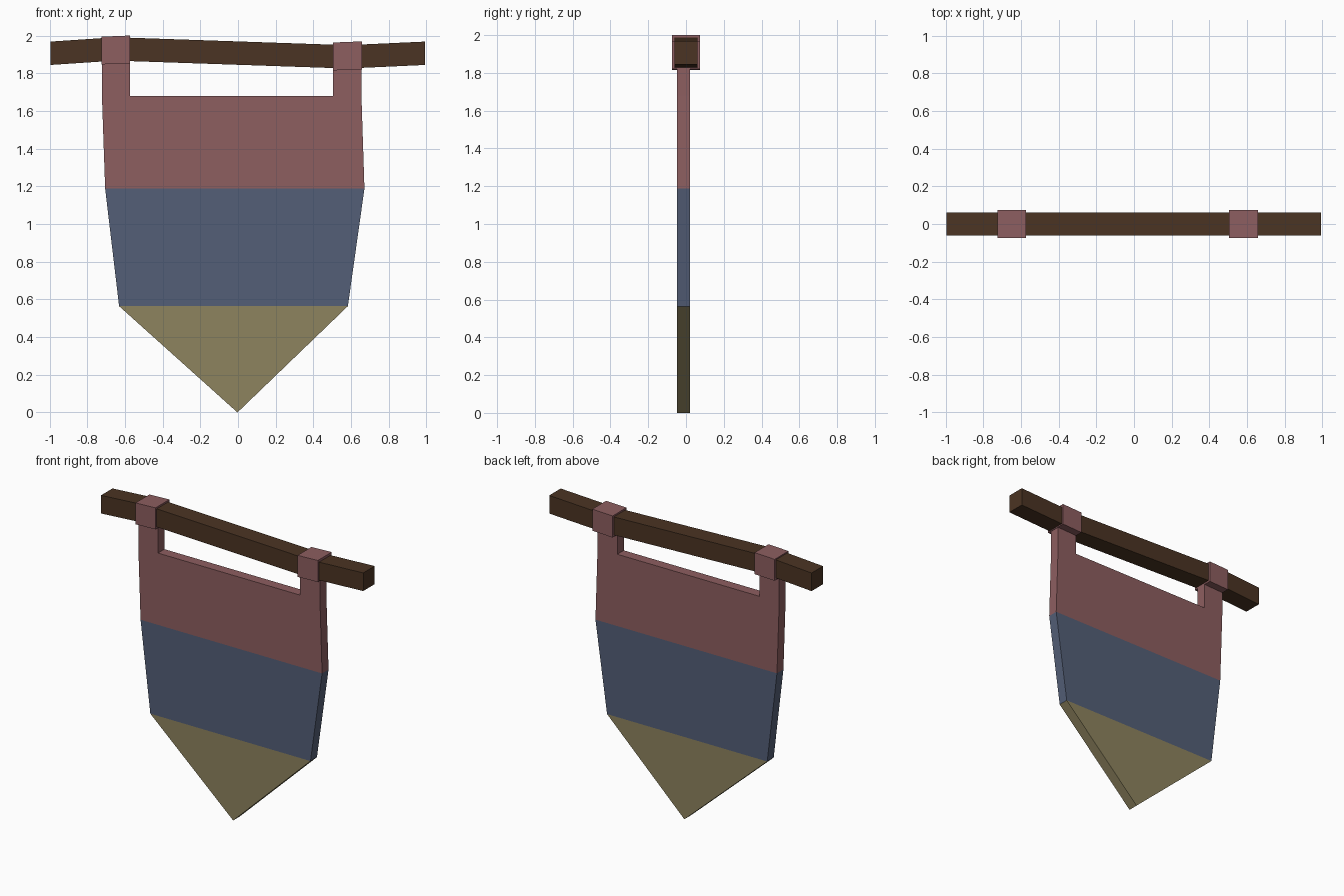
import bpy, bmesh
from mathutils import Vector

if "Cube" in bpy.data.objects:
    bpy.data.objects.remove(bpy.data.objects["Cube"])


def material(name, srgb):
    m = bpy.data.materials.new(name)
    lin = [((c / 255 + 0.055) / 1.055) ** 2.4 for c in srgb]
    m.diffuse_color = (*lin, 1)
    m.use_nodes = True
    m.node_tree.nodes["Principled BSDF"].inputs["Base Color"].default_value = m.diffuse_color
    return m


RED = material("faded red", (141, 94, 96))
BLUE = material("slate blue", (84, 95, 119))
YELLOW = material("dull yellow", (141, 131, 94))
WOOD = material("dark wood", (75, 52, 35))


def extrude_profiles(name, points, faces, y0, y1, mats, pick=lambda z: 0):
    """Extrude flat XZ polygons from y0 to y1; choose material by face height."""
    bm = bmesh.new()
    vs = [bm.verts.new((x, y0, z)) for x, z in points]
    flat = [bm.faces.new([vs[i] for i in f]) for f in faces]
    res = bmesh.ops.extrude_face_region(bm, geom=flat, use_keep_orig=True)
    moved = [g for g in res["geom"] if isinstance(g, bmesh.types.BMVert)]
    bmesh.ops.translate(bm, verts=moved, vec=Vector((0, y1 - y0, 0)))
    bmesh.ops.recalc_face_normals(bm, faces=bm.faces)
    for f in bm.faces:
        f.material_index = pick(f.calc_center_median().z)
    me = bpy.data.meshes.new(name)
    bm.to_mesh(me)
    bm.free()
    for m in mats:
        me.materials.append(m)
    ob = bpy.data.objects.new(name, me)
    bpy.context.collection.objects.link(ob)
    return ob


# Crooked square pole, bent under each loop
top = [(-0.995, 1.968), (-0.65, 1.991), (0.58, 1.949), (0.993, 1.968)]
bottom = [(x, z - 0.124) for x, z in top]
extrude_profiles("pole", top + bottom[::-1], [range(8)], -0.062, 0.062, [WOOD])

# Cloth: notched red band, blue band, pointed yellow band
HEM1, HEM2 = 1.188, 0.564
cloth = [(-0.705, HEM1), (0.671, HEM1), (0.655, 1.68), (0.655, 1.84),
         (0.505, 1.84), (0.505, 1.68), (-0.573, 1.68), (-0.573, 1.87),
         (-0.722, 1.87), (-0.722, 1.68),
         (-0.631, HEM2), (0.583, HEM2), (-0.003, 0.0)]
extrude_profiles("banner_cloth", cloth,
                 [range(10), (10, 11, 1, 0), (12, 11, 10)], -0.048, 0.022,
                 [RED, BLUE, YELLOW],
                 lambda z: 0 if z > HEM1 - 0.01 else 1 if z > HEM2 + 0.01 else 2)

# Loops wrapped round the pole, slightly tilted with it
for side, x0, x1, z0, z1 in (("left", -0.724, -0.573, 1.85, 1.997),
                             ("right", 0.504, 0.658, 1.818, 1.966)):
    t = 0.003
    extrude_profiles("loop_" + side,
                     [(x0, z0 - t), (x1, z0 + t), (x1, z1 + t), (x0, z1 - t)],
                     [range(4)], -0.075, 0.075, [RED])
